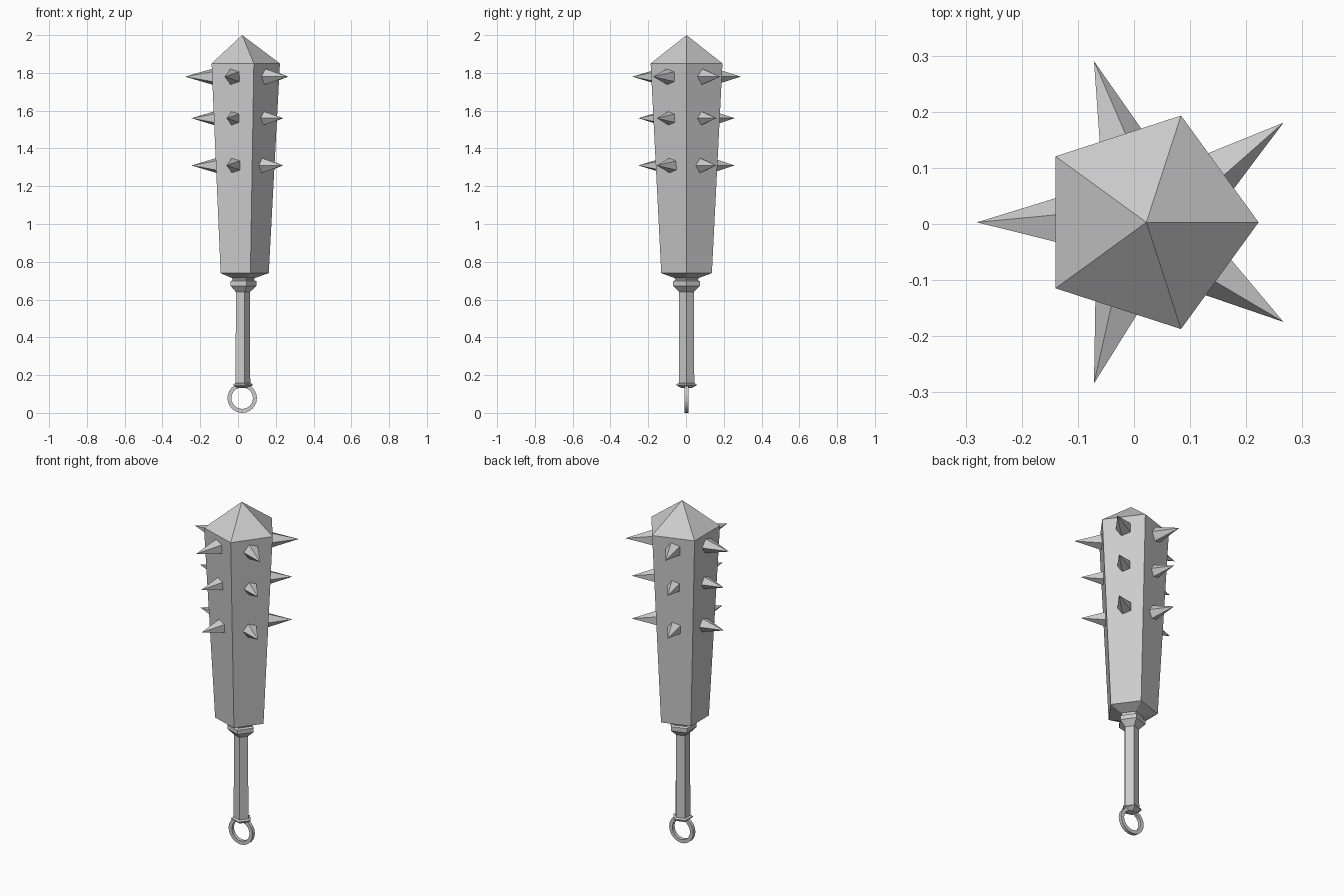
import bpy, bmesh
from math import sin, cos, pi, radians
from mathutils import Vector, Matrix

if "Cube" in bpy.data.objects:
    bpy.data.objects.remove(bpy.data.objects["Cube"])

AXIS = Vector((0.022, 0.003, 0))
SIDES = 5

steel = bpy.data.materials.new("grey steel")
steel.use_nodes = True
colour = (0.6, 0.6, 0.6, 1)
steel.diffuse_color = colour
steel.node_tree.nodes["Principled BSDF"].inputs["Base Color"].default_value = colour


def lathe(name, profile, sides=SIDES, matrix=None, closed=False):
    """Flat-shaded solid swept around z from (radius, height) points."""
    bm = bmesh.new()
    rings = [[bm.verts.new((r * cos(2 * pi * i / sides), r * sin(2 * pi * i / sides), z))
              for i in range(sides)] for r, z in profile]
    pairs = list(zip(rings, rings[1:]))
    if closed:
        pairs.append((rings[-1], rings[0]))
    else:
        for end, point in ((rings[0], profile[0]), (rings[-1], profile[-1])):
            if point[0] > 0:
                bm.faces.new(end)
    for low, high in pairs:
        for i in range(sides):
            j = (i + 1) % sides
            bm.faces.new((low[i], low[j], high[j], high[i]))
    bmesh.ops.remove_doubles(bm, verts=bm.verts, dist=1e-5)
    bmesh.ops.recalc_face_normals(bm, faces=bm.faces)
    mesh = bpy.data.meshes.new(name)
    bm.to_mesh(mesh)
    bm.free()
    mesh.materials.append(steel)
    obj = bpy.data.objects.new(name, mesh)
    obj.matrix_world = matrix or Matrix.Translation(AXIS)
    bpy.context.collection.objects.link(obj)
    return obj


# Tapered head with pointed cap, and the collar below it
BOTTOM, TOP, R_BOTTOM, R_TOP = 0.74, 1.85, 0.141, 0.2
lathe("head", [(0.07, 0.715), (R_BOTTOM, BOTTOM), (R_TOP, TOP), (0, 2.0)])
lathe("collar", [(0.041, 0.64), (0.075, 0.672), (0.075, 0.697), (0.062, 0.703), (0.07, 0.72)])

# Grip and end plate
lathe("handle", [(0.043, 0.145), (0.041, 0.66)])
lathe("end_plate", [(0.03, 0.132), (0.056, 0.146), (0.056, 0.152), (0.043, 0.158)])

# Hanging ring, upright and facing the front
ring_place = Matrix.Translation(AXIS + Vector((0, 0, 0.078))) @ Matrix.Rotation(pi / 2, 4, "X")
lathe("hanging_ring", [(0.057, -0.01), (0.078, -0.01), (0.078, 0.01), (0.057, 0.01)],
      24, ring_place, closed=True)

# Three rows of spikes, one on each face of the head
for row, (z, reach, base) in enumerate([(1.31, 0.268, 0.044), (1.56, 0.268, 0.041), (1.78, 0.302, 0.047)]):
    radius = R_BOTTOM + (R_TOP - R_BOTTOM) * (z - BOTTOM) / (TOP - BOTTOM)
    start = radius * cos(pi / SIDES) - 0.01
    for k in range(SIDES):
        angle = radians(36 + 72 * k)
        out = Vector((cos(angle), sin(angle), 0))
        side = Vector((sin(angle), -cos(angle), 0))
        turn = Matrix((side, out.cross(side), out)).transposed().to_4x4()
        place = Matrix.Translation(AXIS + out * start + Vector((0, 0, z))) @ turn
        lathe(f"spike_{row + 1}_{k + 1}", [(base, 0), (0, reach - start)], SIDES, place)
